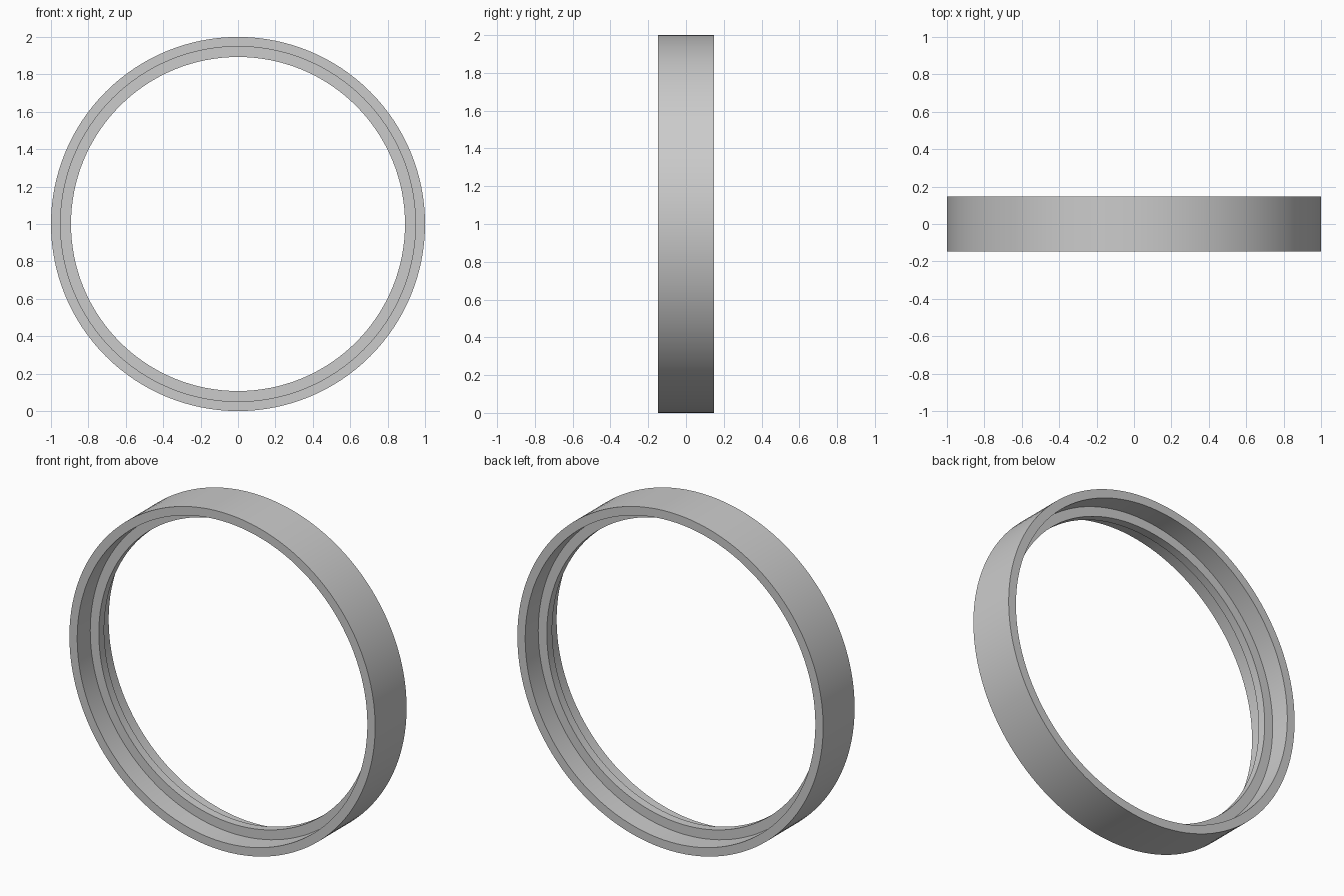
import bpy, bmesh, math
from mathutils import Matrix, Vector

cube = bpy.data.objects.get("Cube")
if cube:
    bpy.data.objects.remove(cube, do_unlink=True)

# Material
grey = bpy.data.materials.new("plain_grey")
grey.use_nodes = True
colour = (0.6, 0.6, 0.6, 1)
grey.diffuse_color = colour
grey.node_tree.nodes["Principled BSDF"].inputs["Base Color"].default_value = colour

OUTER, RIM, LAND = 1.0, 0.949, 0.893
HALF_WIDTH, HALF_LAND = 0.147, 0.025
SEGMENTS = 128

# Front half of the cross-section as (radius, y), mirrored for the back half
half = [(OUTER, -HALF_WIDTH), (RIM, -HALF_WIDTH), (RIM, -HALF_LAND), (LAND, -HALF_LAND)]
section = half + [(r, -y) for r, y in reversed(half)]

# Ring with a raised land around the middle of its inner wall
bm = bmesh.new()
loops = []
for i in range(SEGMENTS):
    turn = Matrix.Rotation(math.tau * i / SEGMENTS, 3, "Y")
    loops.append([bm.verts.new(turn @ Vector((r, y, 0)) + Vector((0, 0, OUTER)))
                  for r, y in section])
for i, a in enumerate(loops):
    b = loops[(i + 1) % SEGMENTS]
    for j in range(len(section)):
        k = (j + 1) % len(section)
        bm.faces.new((a[j], a[k], b[k], b[j]))
bmesh.ops.recalc_face_normals(bm, faces=bm.faces)

mesh = bpy.data.meshes.new("stepped_ring")
bm.to_mesh(mesh)
bm.free()
mesh.materials.append(grey)
ring = bpy.data.objects.new("stepped_ring", mesh)
bpy.context.collection.objects.link(ring)

# Smooth walls with crisp edges
bpy.ops.object.select_all(action="DESELECT")
ring.select_set(True)
bpy.context.view_layer.objects.active = ring
bpy.ops.object.shade_smooth_by_angle(angle=math.radians(30))
